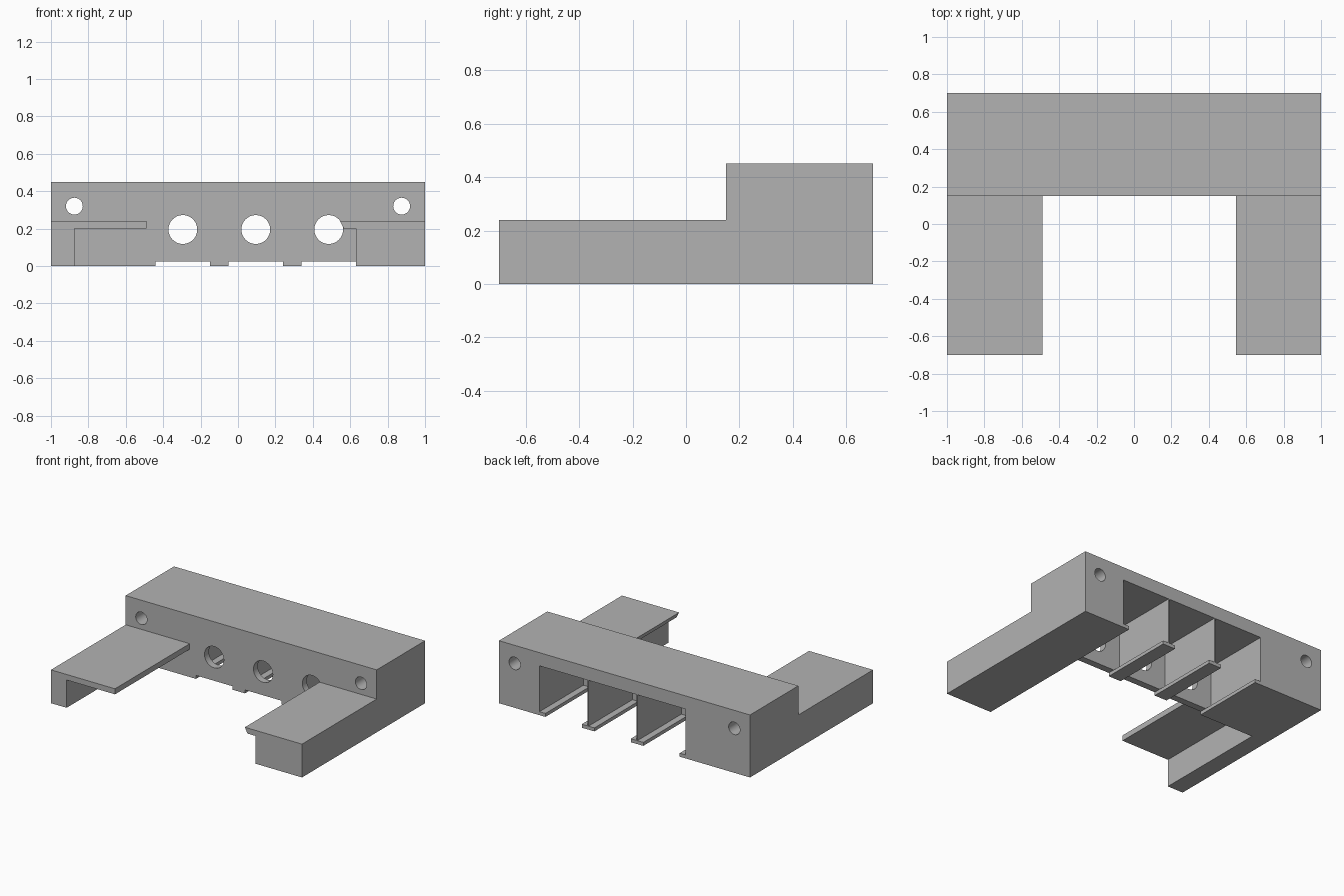
import bpy, bmesh
from math import radians

if "Cube" in bpy.data.objects:
    bpy.data.objects.remove(bpy.data.objects["Cube"])

grey = bpy.data.materials.new("plain grey")
grey.use_nodes = True
grey.diffuse_color = (0.45, 0.45, 0.45, 1)
grey.node_tree.nodes["Principled BSDF"].inputs["Base Color"].default_value = (0.45, 0.45, 0.45, 1)

FRONT, WALL, BACK = 0.15, 0.20, 0.70      # depth of the main block
TOP, ROOF, RAIL = 0.45, 0.355, 0.025      # heights of block, bay roof, rails
BAYS = [-0.295, 0.095, 0.485]             # bay centres
SLOT, HALF = 0.145, 0.192                 # half widths of slot and bay


def prism(name, profile, y0, y1):
    """Extrude an (x, z) profile from y0 to y1."""
    bm = bmesh.new()
    face = bm.faces.new([bm.verts.new((x, y0, z)) for x, z in profile])
    ext = bmesh.ops.extrude_face_region(bm, geom=[face])
    moved = [v for v in ext["geom"] if isinstance(v, bmesh.types.BMVert)]
    bmesh.ops.translate(bm, verts=moved, vec=(0, y1 - y0, 0))
    bmesh.ops.recalc_face_normals(bm, faces=bm.faces)
    mesh = bpy.data.meshes.new(name)
    bm.to_mesh(mesh)
    bm.free()
    mesh.materials.append(grey)
    obj = bpy.data.objects.new(name, mesh)
    bpy.context.collection.objects.link(obj)
    return obj


def drill(obj, x, z, radius):
    """Cut a round hole along y."""
    bpy.ops.mesh.primitive_cylinder_add(vertices=48, radius=radius, depth=4,
                                        location=(x, 0, z), rotation=(radians(90), 0, 0))
    cutter = bpy.context.object
    cutter.hide_render = True
    cutter.data.materials.append(grey)
    mod = obj.modifiers.new("hole", 'BOOLEAN')
    mod.operation, mod.solver, mod.object = 'DIFFERENCE', 'EXACT', cutter
    bpy.ops.object.select_all(action='DESELECT')
    bpy.context.view_layer.objects.active = obj
    obj.select_set(True)
    bpy.ops.object.modifier_apply(modifier=mod.name)
    bpy.data.objects.remove(cutter)


# Front wall with shallow slots, and rear block with T-shaped bays
wall_profile, bay_profile = [(-1, 0)], [(-1, 0)]
for c in BAYS:
    a, b = c - SLOT, c + SLOT
    wall_profile += [(a, 0), (a, RAIL), (b, RAIL), (b, 0)]
    bay_profile += [(a, 0), (a, RAIL), (c - HALF, RAIL), (c - HALF, ROOF),
                    (c + HALF, ROOF), (c + HALF, RAIL), (b, RAIL), (b, 0)]
rest = [(1, 0), (1, TOP), (-1, TOP)]
front_wall = prism("front_wall", wall_profile + rest, FRONT, WALL)
bay_block = prism("bay_block", bay_profile + rest, WALL, BACK)

# Round openings into the bays and mounting holes at both ends
for c in BAYS:
    drill(front_wall, c, 0.195, 0.077)
for part in (front_wall, bay_block):
    for side in (-1, 1):
        drill(part, side * 0.875, 0.32, 0.045)
    bpy.ops.object.shade_smooth_by_angle(angle=radians(30))

# Forward arms: thin wall with a wide shelf, and thick wall with a bevelled lip
prism("right_arm", [(-1, 0), (-0.875, 0), (-0.875, 0.2), (-0.49, 0.2),
                    (-0.49, 0.24), (-1, 0.24)], -BACK, FRONT)
prism("left_arm", [(1, 0), (1, 0.24), (0.545, 0.24), (0.565, 0.2),
                   (0.63, 0.2), (0.63, 0)], -BACK, FRONT)
